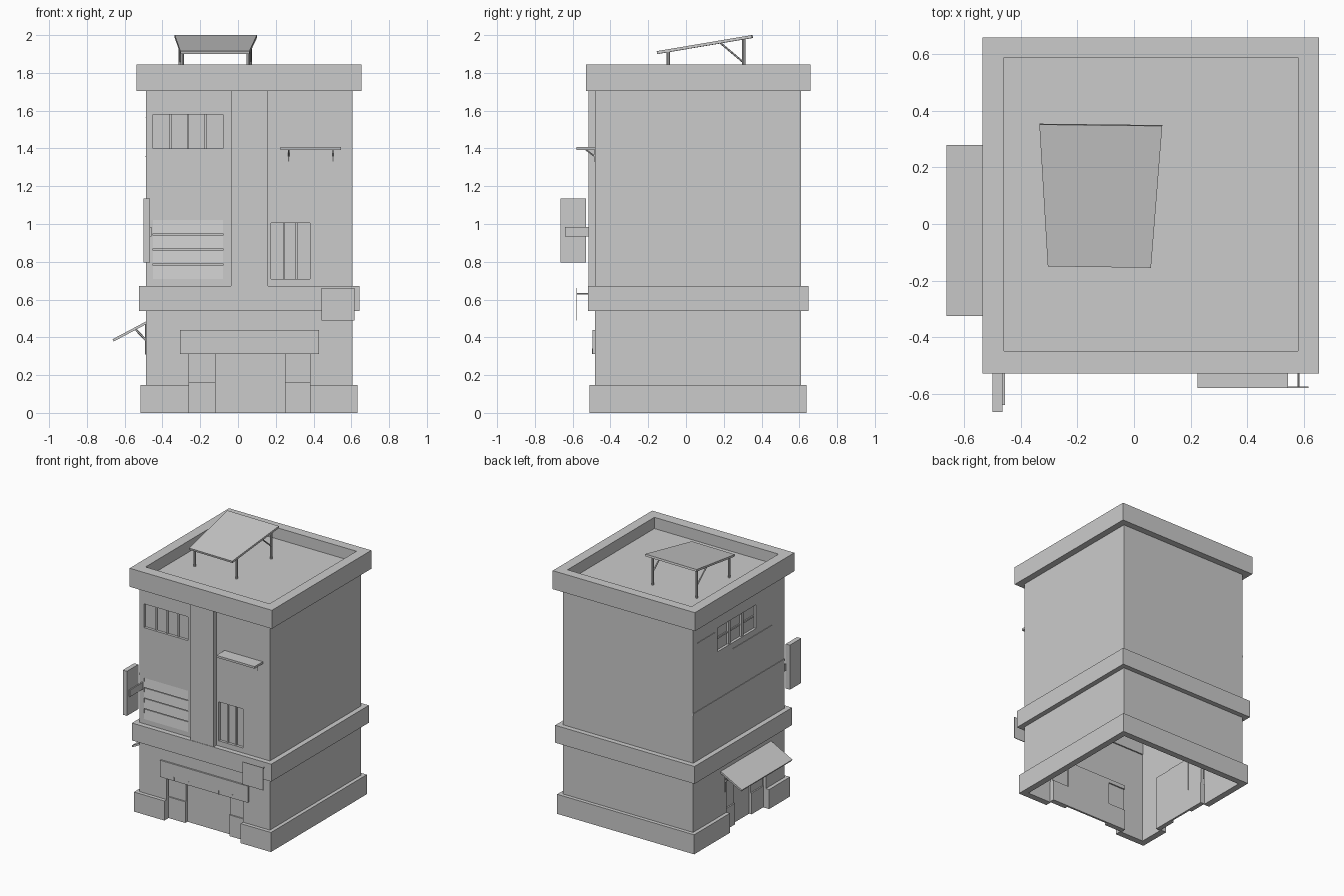
import bpy, bmesh
from mathutils import Vector

if "Cube" in bpy.data.objects:
    bpy.data.objects.remove(bpy.data.objects["Cube"])


def mesh_object(name, bm):
    bmesh.ops.recalc_face_normals(bm, faces=bm.faces)
    me = bpy.data.meshes.new(name)
    bm.to_mesh(me)
    bm.free()
    ob = bpy.data.objects.new(name, me)
    bpy.context.scene.collection.objects.link(ob)
    return ob


def box(name, x, y, z):
    """Box from (min, max) ranges."""
    bm = bmesh.new()
    bmesh.ops.create_cube(bm, size=1)
    for v in bm.verts:
        v.co = [r[0] if c < 0 else r[1] for c, r in zip(v.co, (x, y, z))]
    return mesh_object(name, bm)


def prism(name, bottom, offset):
    """Solid made by sweeping a polygon along an offset."""
    bm = bmesh.new()
    f = bm.faces.new([bm.verts.new(p) for p in bottom])
    g = bmesh.ops.extrude_face_region(bm, geom=[f])["geom"]
    bmesh.ops.translate(bm, vec=offset, verts=[e for e in g if isinstance(e, bmesh.types.BMVert)])
    return mesh_object(name, bm)


def rod(name, a, b, r=0.006, sides=6):
    a, b = Vector(a), Vector(b)
    d = b - a
    bm = bmesh.new()
    bmesh.ops.create_cone(bm, cap_ends=True, segments=sides, radius1=r, radius2=r, depth=d.length)
    ob = mesh_object(name, bm)
    ob.rotation_mode = 'QUATERNION'
    ob.rotation_quaternion = d.to_track_quat('Z', 'Y')
    ob.location = (a + b) / 2
    return ob


def cut(ob, *ranges):
    for x, y, z in ranges:
        c = box("cutter", x, y, z)
        c.hide_render = True
        m = ob.modifiers.new("cut", 'BOOLEAN')
        m.operation, m.solver, m.object = 'DIFFERENCE', 'EXACT', c
        bpy.context.view_layer.objects.active = ob
        bpy.ops.object.modifier_apply(modifier=m.name)
        bpy.data.objects.remove(c)


X0, X1, Y0, Y1 = -0.487, 0.605, -0.482, 0.61   # main wall planes
T = 0.02                                       # wall thickness

# Openings as (low, high) ranges
front_door = ((-0.26, 0.38), (-0.6, -0.44), (-0.1, 0.33))
side_door = ((-0.6, -0.445), (-0.26, 0.21), (-0.1, 0.41))
front_windows = {
    "upper_window": ((-0.45, -0.08), (1.40, 1.58)),
    "shutter": ((-0.45, -0.08), (0.71, 1.02)),
    "tall_window": ((0.175, 0.38), (0.71, 1.005)),
}
sw_y, sw_z = (-0.145, 0.32), (1.405, 1.585)    # side window

# Hollow walls, open underneath
walls = box("walls", (X0, X1), (Y0, Y1), (0, 1.76))
cut(walls, ((X0 + T, X1 - T), (Y0 + T, Y1 - T), (-0.1, 1.73)), front_door, side_door,
    ((-0.6, -0.45), sw_y, sw_z),
    *[(x, (-0.6, -0.45), z) for x, z in front_windows.values()])


# Plinth, floor band and parapet rings around the walls
def ring(name, grow, z, inner=(X0, X1, Y0, Y1)):
    ob = box(name, (X0 - grow, X1 + grow), (Y0 - grow, Y1 + grow), z)
    cut(ob, (inner[:2], inner[2:], (z[0] - 0.1, z[1] + 0.1)))
    return ob


plinth = ring("plinth", 0.028, (0, 0.148))
cut(plinth, front_door, side_door)
ring("floor_band", 0.038, (0.54, 0.672))
parapet = box("parapet", (-0.537, 0.655), (-0.53, 0.66), (1.705, 1.845))
cut(parapet, ((-0.46, 0.58), (-0.45, 0.59), (1.76, 1.95)),
    ((X0 + T, X1 - T), (Y0 + T, Y1 - T), (1.6, 1.73)))

# Front pilaster
box("pilaster", (-0.038, 0.158), (-0.517, Y0), (0.672, 1.705))

# Front windows: recessed panes, mullions and shutter slats
for name, (x, z) in front_windows.items():
    box(name + "_pane", (x[0] - 0.01, x[1] + 0.01), (-0.462, -0.452), (z[0] - 0.01, z[1] + 0.01))
for name, n in (("upper_window", 4), ("tall_window", 3)):
    x, z = front_windows[name]
    for i in range(1, n):
        cx = x[0] + (x[1] - x[0]) * i / n
        box(name + "_mullion", (cx - 0.006, cx + 0.006), (-0.47, -0.46), z)
for i in range(4):
    z = 0.71 + i * 0.08
    prism("shutter_slat", [(-0.45, -0.486, z), (-0.45, -0.475, z + 0.07),
                           (-0.45, -0.46, z + 0.07), (-0.45, -0.46, z)], (0.37, 0, 0))

# Side window with frame bars, trim lines
box("side_window_pane", (-0.462, -0.452), (sw_y[0] - 0.01, sw_y[1] + 0.01), (sw_z[0] - 0.01, sw_z[1] + 0.01))
for f in (1 / 3, 2 / 3):
    cy = sw_y[0] + (sw_y[1] - sw_y[0]) * f
    box("side_window_mullion", (-0.48, -0.46), (cy - 0.012, cy + 0.012), sw_z)
box("side_window_crossbar", (-0.47, -0.46), sw_y, (1.488, 1.5))
for y, z, h in (((Y0, Y1), 1.03, 0.018), ((-0.335, 0.13), 1.355, 0.005), ((0.35, 0.56), 1.56, 0.005)):
    box("side_trim", (X0 - 0.004, X0), y, (z, z + h))

# Front entrance: knee walls, side glazing and door
for x in ((-0.27, -0.12), (0.25, 0.39)):
    box("entrance_knee_wall", x, (-0.46, -0.42), (0, 0.16))
    box("entrance_glazing", x, (-0.45, -0.43), (0.16, 0.35))
box("front_door", (-0.12, 0.25), (-0.435, -0.42), (0, 0.35))
box("entrance_header", (-0.27, 0.39), (-0.462, -0.42), (0.33, 0.36))

# Side entrance
for y in ((-0.27, -0.12), (0.08, 0.22)):
    box("side_knee_wall", (-0.465, -0.43), y, (0, 0.16))
    box("side_glazing", (-0.455, -0.435), y, (0.16, 0.42))
box("side_door", (-0.445, -0.43), (-0.12, 0.08), (0, 0.42))

# Front sign board with small slots along its lower edge
box("front_board", (-0.307, 0.428), (-0.494, Y0 + 0.005), (0.312, 0.438))
for x in (-0.19, -0.067, 0.182, 0.302):
    box("board_clip", (x - 0.003, x + 0.003), (-0.497, -0.49), (0.312, 0.34))

# Projecting signs
box("tall_sign", (-0.5, -0.465), (-0.665, -0.53), (0.797, 1.135))
box("tall_sign_bracket", (-0.468, -0.457), (-0.64, Y0 + 0.01), (0.933, 0.985))
box("hanging_sign", (0.443, 0.617), (-0.581, -0.576), (0.49, 0.66))
rod("hanging_sign_arm", (0.583, -0.578, 0.63), (0.583, -0.51, 0.63), 0.004)

# Front shelf canopy
box("shelf_canopy", (0.225, 0.545), (-0.58, Y0 + 0.005), (1.392, 1.408))
for x in (0.268, 0.503):
    rod("shelf_brace", (x, -0.53, 1.393), (x, -0.483, 1.358), 0.004)
    rod("shelf_post", (x, -0.484, 1.393), (x, -0.484, 1.33), 0.004)

# Sloped side awning
prism("side_awning", [(-0.658, -0.325, 0.378), (-0.485, -0.325, 0.47),
                      (-0.485, -0.325, 0.485), (-0.664, -0.325, 0.39)], (0, 0.605, 0))
for y in (-0.275, 0.23):
    rod("awning_brace", (-0.54, y, 0.44), (-0.488, y, 0.385))
    rod("awning_post", (-0.489, y, 0.47), (-0.489, y, 0.31), 0.005)

# Tilted tapered roof panel on legs
prism("roof_panel", [(-0.335, 0.355, 1.985), (0.10, 0.35, 1.985),
                     (0.06, -0.152, 1.9), (-0.305, -0.147, 1.9)], (0, -0.003, 0.015))
for x0, x1 in ((-0.295, -0.305), (0.055, 0.066)):
    rod("panel_front_leg", (x0, -0.095, 1.755), (x0, -0.095, 1.912), 0.009, 8)
    rod("panel_back_leg", (x1, 0.305, 1.755), (x1, 0.305, 1.98), 0.009, 8)
    rod("panel_brace", (x1, 0.305, 1.855), (x1, 0.18, 1.96), 0.005)
